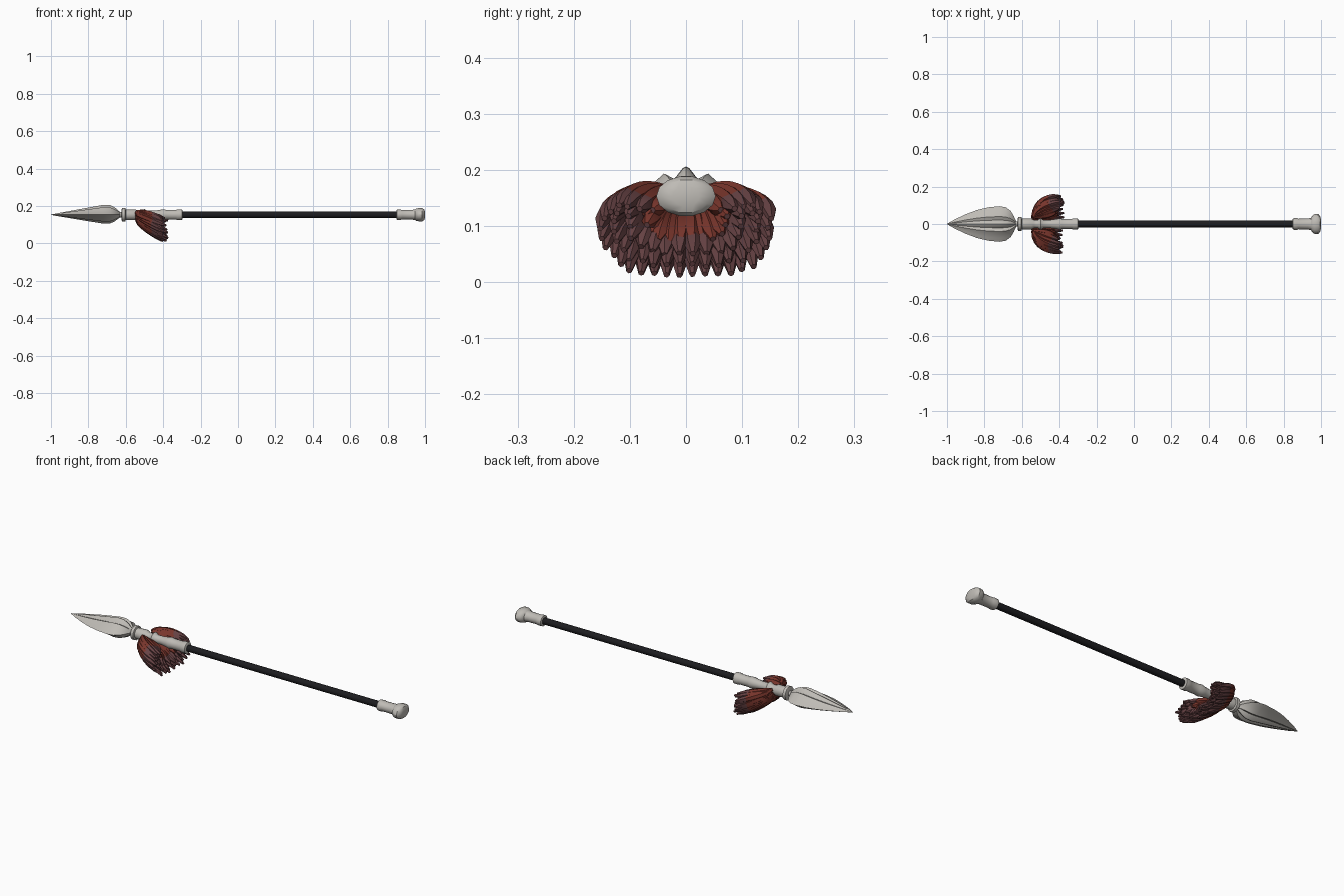
import bpy, math, random
from mathutils import Vector

if "Cube" in bpy.data.objects:
    bpy.data.objects.remove(bpy.data.objects["Cube"])

random.seed(4)
ZC = 0.153  # height of the spear axis


def material(name, rgb):
    m = bpy.data.materials.new(name)
    m.diffuse_color = (*rgb, 1)
    m.use_nodes = True
    m.node_tree.nodes["Principled BSDF"].inputs["Base Color"].default_value = m.diffuse_color
    return m


BONE = material("pale bone", (0.52, 0.50, 0.465))
BLACK = material("black shaft", (0.012, 0.012, 0.014))
RED = material("red fur", (0.19, 0.036, 0.025))
TIP = material("dusky fur tips", (0.135, 0.055, 0.058))


def build(name, verts, faces, mats, idx=None, angle=35):
    me = bpy.data.meshes.new(name)
    me.from_pydata(verts, [], faces)
    for m in mats:
        me.materials.append(m)
    if idx:
        me.polygons.foreach_set("material_index", idx)
    ob = bpy.data.objects.new(name, me)
    bpy.context.collection.objects.link(ob)
    bpy.ops.object.select_all(action='DESELECT')
    ob.select_set(True)
    bpy.context.view_layer.objects.active = ob
    bpy.ops.object.mode_set(mode='EDIT')
    bpy.ops.mesh.select_all(action='SELECT')
    bpy.ops.mesh.normals_make_consistent(inside=False)
    bpy.ops.object.mode_set(mode='OBJECT')
    bpy.ops.object.shade_smooth_by_angle(angle=math.radians(angle))
    return ob


def skin(rings, base=0):
    """Quads between successive rings, with closed ends."""
    n = len(rings[0])
    verts = [v for r in rings for v in r]
    faces = [(base + k * n + i, base + k * n + (i + 1) % n,
              base + (k + 1) * n + (i + 1) % n, base + (k + 1) * n + i)
             for k in range(len(rings) - 1) for i in range(n)]
    last = base + (len(rings) - 1) * n
    faces += [tuple(range(base, base + n)), tuple(range(last, last + n))]
    return verts, faces


def lathe(name, stations, mat, n=14):
    """Turned part along x from (x, y radius, z radius)."""
    rings = [[(x, ry * math.cos(2 * math.pi * i / n), ZC + rz * math.sin(2 * math.pi * i / n))
              for i in range(n)] for x, ry, rz in stations]
    return build(name, *skin(rings), [mat])


# Blade: fluted leaf cross-section scaled along its length
half = [(1, 0), (0.8, 0.22), (0.62, 0.42), (0.42, 0.76), (0.22, 0.58), (0.06, 0.95)]
top = half + [(0, 1.0)] + [(-a, b) for a, b in reversed(half)]
section = top + [(a, -0.9 * b) for a, b in reversed(top[1:-1])]
blade = [(-1.0, .001, .001), (-.96, .024, .009), (-.90, .052, .020), (-.84, .075, .031),
         (-.78, .089, .042), (-.72, .095, .053), (-.685, .089, .052), (-.66, .070, .040),
         (-.643, .042, .026), (-.632, .018, .016)]
rings = [[(x, a * w, ZC + b * h) for a, b in section] for x, w, h in blade]
build("blade", *skin(rings), [BONE], angle=28)

# Neck, collar and socket behind the blade
lathe("blade_neck", [(-.65, .014, .014), (-.61, .014, .014)], BONE)
lathe("collar", [(-.622, .030, .030), (-.619, .037, .037), (-.603, .037, .037),
                 (-.600, .029, .029)], BONE)
lathe("socket", [(-.61, .028, .028), (-.55, .030, .030), (-.535, .022, .022),
                 (-.515, .022, .022), (-.50, .031, .031), (-.485, .022, .022),
                 (-.45, .022, .022), (-.42, .026, .026), (-.40, .030, .030),
                 (-.385, .027, .027), (-.33, .027, .027), (-.325, .030, .030),
                 (-.30, .030, .030), (-.297, .024, .024)], BONE)

# Shaft
lathe("shaft", [(-.32, .0175, .0175), (.87, .0175, .0175)], BLACK)

# Butt sleeve and flattened knob
lathe("butt_sleeve", [(.848, .024, .024), (.850, .030, .028), (.868, .033, .028),
                      (.88, .028, .026), (.93, .029, .027), (.955, .036, .029)], BONE)
lathe("butt_knob", [(.945, .030, .028), (.953, .044, .033), (.965, .053, .036),
                    (.985, .053, .036), (.995, .042, .030), (1.0, .024, .018)], BONE)

# Fur ruff: locks swept from the socket, arcs given as (y, z) from bottom to top
ROOT = [(0, .122), (.018, .125), (.03, .135), (.038, .148), (.042, .160), (.04, .167)]
MID = [(0, .082), (.05, .080), (.088, .095), (.115, .120), (.122, .148), (.085, .166)]
END = [(0, .013), (.06, .013), (.115, .024), (.148, .065), (.152, .112), (.115, .143)]


def arc(points, u):
    s = abs(u) * (len(points) - 1)
    k = min(int(s), len(points) - 2)
    f = s - k
    y, z = (points[k][j] * (1 - f) + points[k + 1][j] * f for j in (0, 1))
    return math.copysign(y, u), z


def shrink(p, s):
    return p[0] * s, .125 + (p[1] - .125) * s


verts, faces, idx = [], [], []
SIDES, STEPS = 6, 7


def add_lock(u, scale, x_mid, x_end, fat, red_steps):
    a = Vector((-.54, *arc(ROOT, u)))
    m = Vector((x_mid, *shrink(arc(MID, u), scale)))
    e = Vector((x_end, *shrink(arc(END, u), scale)))
    c = 2 * m - (a + e) / 2
    rings = []
    for k in range(STEPS + 1):
        t = k / STEPS
        p = (1 - t) ** 2 * a + 2 * t * (1 - t) * c + t * t * e
        d = ((1 - t) * (c - a) + t * (e - c)).normalized()
        side = d.cross(Vector((0, p.y, p.z - ZC))).normalized()
        out = side.cross(d)
        r = fat * (.55 + .6 * math.sin(math.pi * min(t * .8 + .1, 1)))
        if k == STEPS:
            r *= .5
        rings.append([tuple(p + r * (math.cos(q) * side + math.sin(q) * out))
                      for q in (2 * math.pi * i / SIDES for i in range(SIDES))])
    v, f = skin(rings, len(verts))
    verts.extend(v)
    faces.extend(f)
    for k in range(STEPS):
        idx.extend([int(k >= red_steps)] * SIDES)
    idx.extend([0, 1])


# layers: count, scale, mid x, tip x, thickness, red segments
for count, scale, xm, xe, fat, red in [(26, 1.0, -.495, -.390, .0145, 5),
                                       (22, .86, -.485, -.385, .0145, 5),
                                       (16, .68, -.470, -.395, .0150, 5),
                                       (14, .48, -.470, -.420, .0150, 7)]:
    for i in range(count):
        u = 2 * (i + .5) / count - 1
        add_lock(u, scale * random.uniform(.96, 1.02), xm,
                 xe + random.uniform(-.015, .012), fat, red)
build("fur_ruff", verts, faces, [RED, TIP], idx, angle=40)
